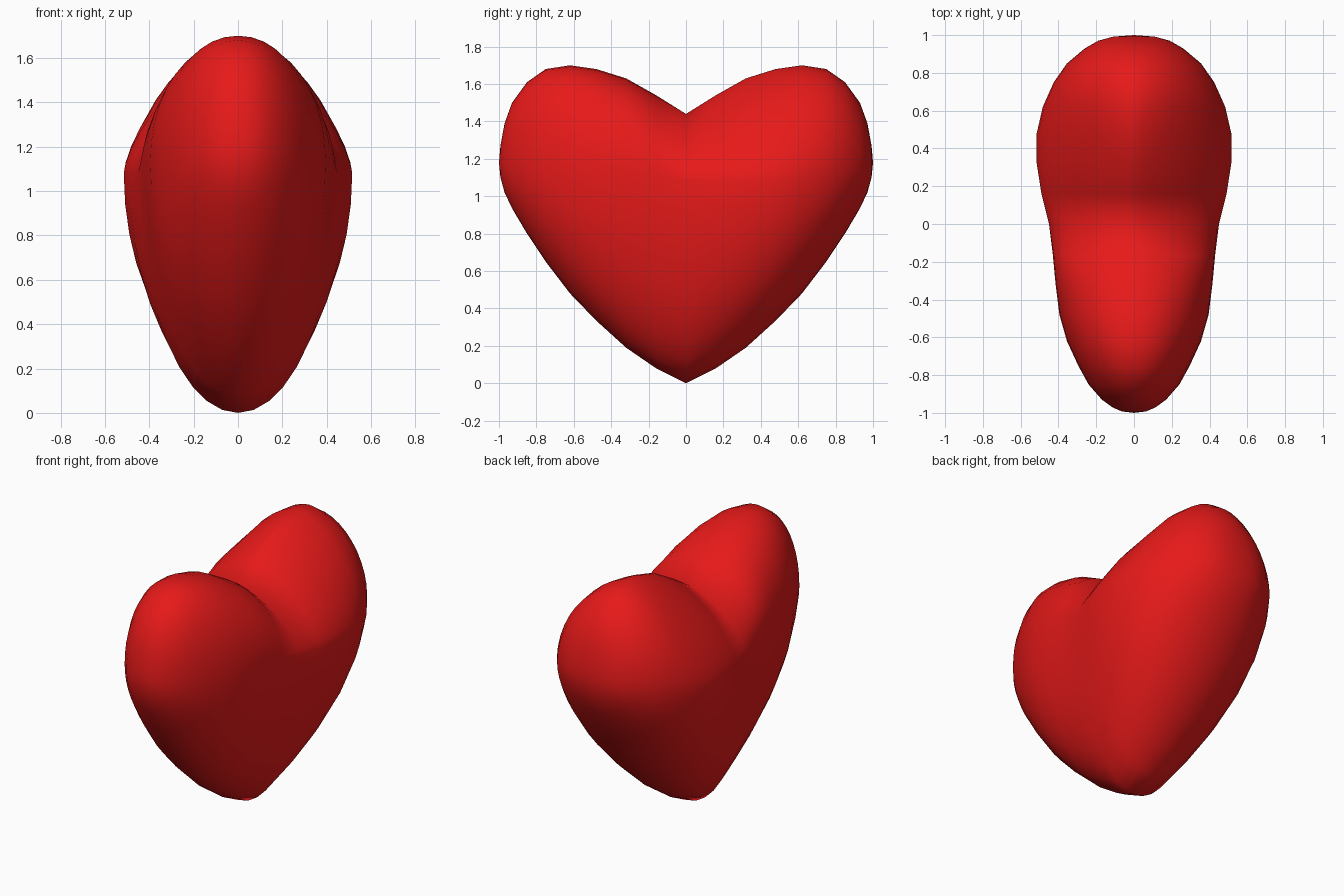
import bpy, bmesh, math

if "Cube" in bpy.data.objects:
    bpy.data.objects.remove(bpy.data.objects["Cube"])

# Side outline stations: |y|, top z, bottom z, half width on +y lobe, half width on -y lobe
STATIONS = [
    (0.00, 1.44, 0.00, 0.450, 0.450),
    (0.16, 1.54, 0.08, 0.490, 0.430),
    (0.32, 1.63, 0.19, 0.515, 0.415),
    (0.48, 1.68, 0.335, 0.515, 0.395),
    (0.62, 1.70, 0.48, 0.483, 0.355),
    (0.75, 1.68, 0.65, 0.425, 0.295),
    (0.85, 1.61, 0.80, 0.355, 0.240),
    (0.93, 1.50, 0.935, 0.260, 0.170),
    (0.97, 1.39, 1.02, 0.190, 0.115),
    (0.992, 1.27, 1.10, 0.110, 0.065),
]
N = 40  # points per cross-section


def section(y, top, bot, w):
    """Closed cross-section: elliptical below, fuller or ridged above."""
    a = abs(y)
    k = max(0.0, (a - 0.5) / 0.5)
    if y >= 0:
        mid, p = 1.08 + 0.10 * k, 1.48 + 0.5 * k
    else:
        mid, p = 1.13 + 0.05 * k, 2.1
    pts = []
    for i in range(N):
        t = 2 * math.pi * i / N
        c, s = math.cos(t), math.sin(t)
        e = 2 / p if s > 0 else 1.0
        x = w * math.copysign(abs(c) ** e, c)
        z = mid + (top - mid if s > 0 else mid - bot) * math.copysign(abs(s) ** e, s)
        pts.append((x, y, z))
    return pts


# Loft the sections from the -y lobe to the +y lobe
rows = [section(-y, t, b, w) for y, t, b, _, w in reversed(STATIONS[1:])]
rows += [section(y, t, b, w) for y, t, b, w, _ in STATIONS]

bm = bmesh.new()
rings = [[bm.verts.new(p) for p in r] for r in rows]
for r0, r1 in zip(rings, rings[1:]):
    for i in range(N):
        j = (i + 1) % N
        bm.faces.new((r0[i], r0[j], r1[j], r1[i]))

# Close the two rounded ends
for ring, y in ((rings[0], -1.0), (rings[-1], 1.0)):
    tip = bm.verts.new((0, y, 1.18))
    for i in range(N):
        bm.faces.new((ring[i], ring[(i + 1) % N], tip))

bmesh.ops.recalc_face_normals(bm, faces=bm.faces)
for f in bm.faces:
    f.smooth = True
mesh = bpy.data.meshes.new("heart")
bm.to_mesh(mesh)
bm.free()
heart = bpy.data.objects.new("heart", mesh)
bpy.context.collection.objects.link(heart)

# Red material
red = bpy.data.materials.new("red")
red.diffuse_color = (0.8, 0.01, 0.01, 1)
red.use_nodes = True
red.node_tree.nodes["Principled BSDF"].inputs["Base Color"].default_value = red.diffuse_color
mesh.materials.append(red)
